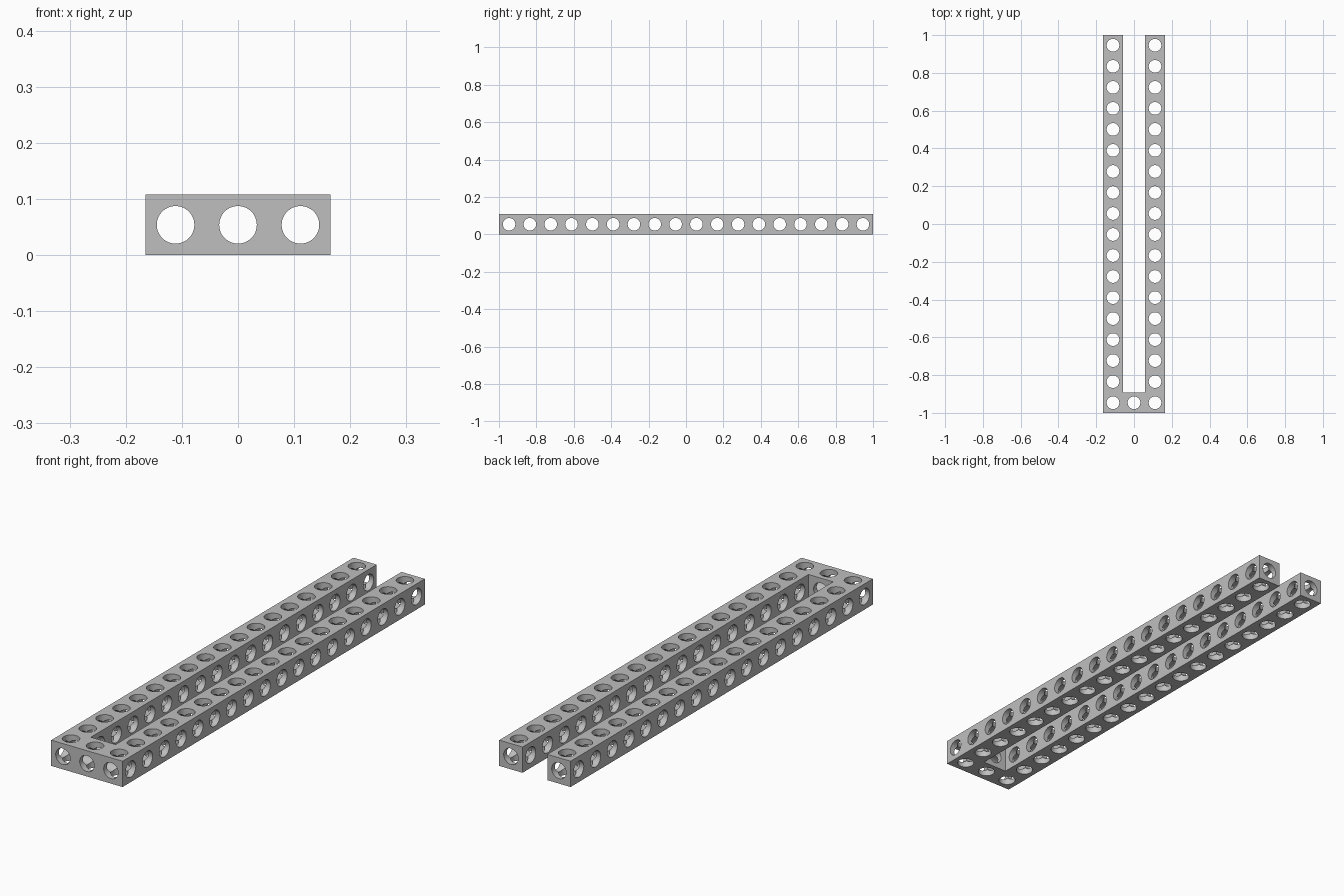
import bpy, bmesh, math
from mathutils import Vector

old = bpy.data.objects.get("Cube")
if old:
    bpy.data.objects.remove(old, do_unlink=True)

COUNT = 18                      # holes along each arm
W = 0.108                       # bar thickness
P = (2 - W) / (COUNT - 1)       # hole pitch
R = 0.0335                      # hole radius
N = 48                          # sides per hole (multiple of 8)

# Layout of the U: two long arms joined by one cell at the front
cells = {(i, j) for i in (-1, 1) for j in range(COUNT)} | {(0, 0)}
corners = {(-1, 0), (1, 0)}


def neighbour(cell, axis, sign):
    if axis == 2:
        return None
    other = (cell[0] + sign, cell[1]) if axis == 0 else (cell[0], cell[1] + sign)
    return other if other in cells else None


def extent(cell, axis, sign):
    """Distance from the cell centre to its boundary along an axis."""
    other = neighbour(cell, axis, sign)
    if other is None or cell in corners:
        return W / 2
    return P - W / 2 if other in corners else P / 2


def add_side(bm, cell, axis, sign):
    """One bore wall, plus the pierced outer face where the side is exposed."""
    centre = Vector((cell[0] * P, -1 + W / 2 + cell[1] * P, W / 2))
    u, v = (axis + 1) % 3, (axis + 2) % 3
    depth = extent(cell, axis, sign)

    def point(a, b, d):
        q = centre.copy()
        q[u] += a
        q[v] += b
        q[axis] += sign * d
        return bm.verts.new(q)

    inner, rim, border = [], [], []
    for k in range(N):
        t = 2 * math.pi * k / N
        c, s = math.cos(t), math.sin(t)
        m = max(abs(c), abs(s))
        # The wall starts on the crease where the crossing bores meet
        inner.append(point(R * c, R * s, R * m))
        rim.append(point(R * c, R * s, depth))
        border.append(point(c / m * extent(cell, u, 1 if c > 0 else -1),
                            s / m * extent(cell, v, 1 if s > 0 else -1), depth))
    rings = [inner, rim]
    if neighbour(cell, axis, sign) is None:
        rings.append(border)
    for a, b in zip(rings, rings[1:]):
        for k in range(N):
            n = (k + 1) % N
            quad = (a[k], a[n], b[n], b[k])
            bm.faces.new(quad if sign < 0 else quad[::-1])


# Perforated beam
bm = bmesh.new()
for cell in sorted(cells):
    for axis in range(3):
        for sign in (-1, 1):
            add_side(bm, cell, axis, sign)
bmesh.ops.remove_doubles(bm, verts=bm.verts[:], dist=0.00005)
loose = [v for v in bm.verts if not v.link_faces]
bmesh.ops.delete(bm, geom=loose, context='VERTS')
bmesh.ops.recalc_face_normals(bm, faces=bm.faces[:])
mesh = bpy.data.meshes.new("perforated_u_beam")
bm.to_mesh(mesh)
bm.free()
beam = bpy.data.objects.new("perforated_u_beam", mesh)
bpy.context.collection.objects.link(beam)

# Plain grey material
grey = bpy.data.materials.new("light_grey")
grey.use_nodes = True
colour = (0.52, 0.52, 0.52, 1)
grey.diffuse_color = colour
grey.node_tree.nodes["Principled BSDF"].inputs["Base Color"].default_value = colour
mesh.materials.append(grey)

# Smooth bores with crisp rims
bpy.ops.object.select_all(action='DESELECT')
beam.select_set(True)
bpy.context.view_layer.objects.active = beam
bpy.ops.object.shade_smooth_by_angle(angle=math.radians(30))
